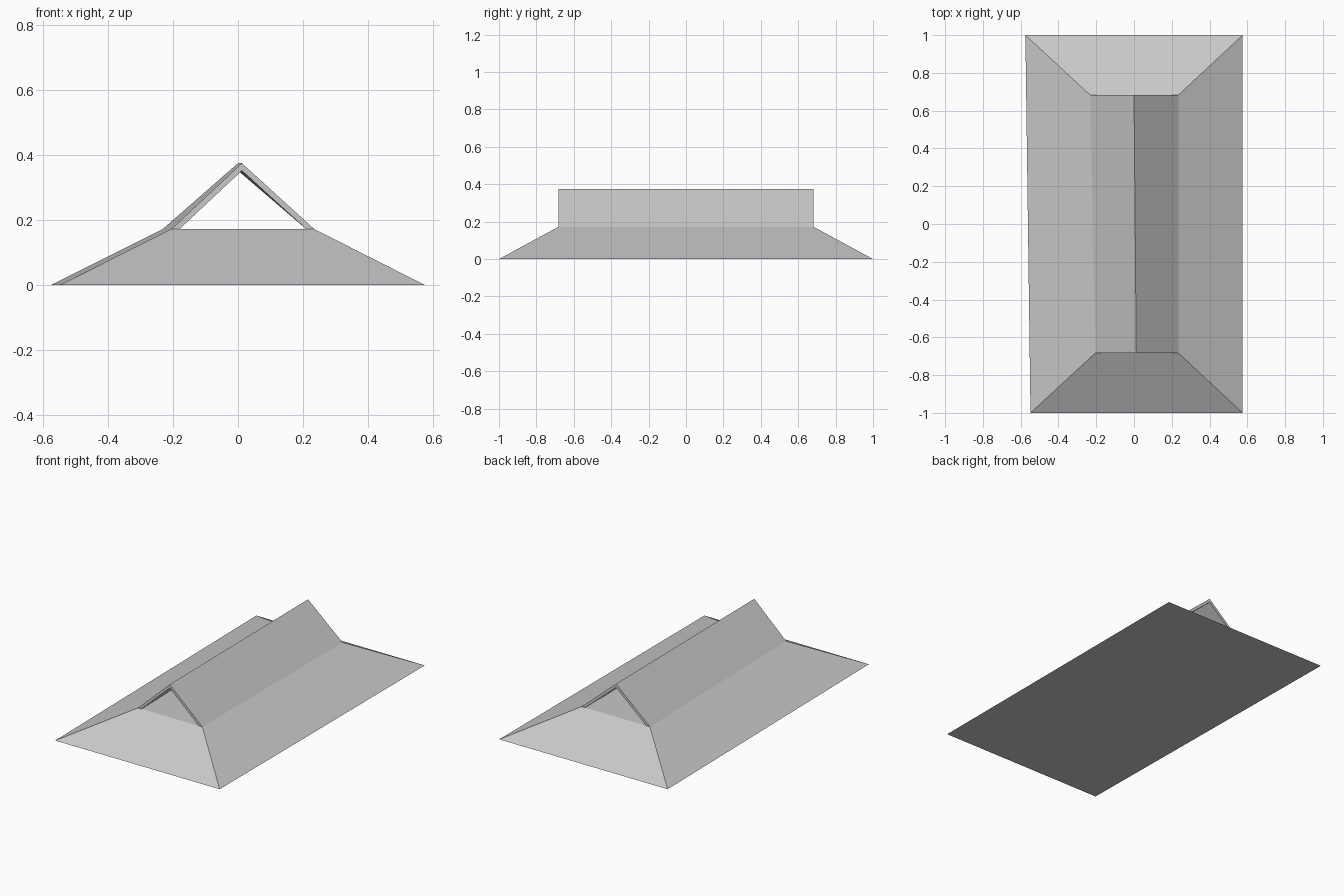
import bpy
import bmesh

cube = bpy.data.objects.get("Cube")
if cube:
    bpy.data.objects.remove(cube, do_unlink=True)

grey = bpy.data.materials.new("plain grey")
grey.use_nodes = True
colour = (0.58, 0.58, 0.58, 1)
grey.diffuse_color = colour
grey.node_tree.nodes["Principled BSDF"].inputs["Base Color"].default_value = colour

EAVE_Z = 0.172   # height where the lower slopes meet the upper roof
END_Y = 0.683    # gable ends of the upper roof
RIGHT_X = 0.235
WALL = 0.025     # horizontal thickness of the upper roof sheets
SKEW = 0.027     # the front left edge is pulled in by this much


def loft(name, ring_a, ring_b, open_sides=()):
    """Join two matching rings of points into a capped solid."""
    bm = bmesh.new()
    a = [bm.verts.new(p) for p in ring_a]
    b = [bm.verts.new(p) for p in ring_b]
    n = len(a)
    for i in range(n):
        if i not in open_sides:
            j = (i + 1) % n
            bm.faces.new((a[i], a[j], b[j], b[i]))
    bm.faces.new(a[::-1])
    bm.faces.new(b)
    bmesh.ops.recalc_face_normals(bm, faces=bm.faces)
    mesh = bpy.data.meshes.new(name)
    bm.to_mesh(mesh)
    bm.free()
    mesh.materials.append(grey)
    obj = bpy.data.objects.new(name, mesh)
    bpy.context.collection.objects.link(obj)
    return obj


def plan(left, right, y, z):
    """Four-cornered outline with its front left corner pulled in."""
    return [(left + SKEW, -y, z), (right, -y, z), (right, y, z), (left, y, z)]


def chevron(y, left, ridge):
    """Cross-section of the folded upper roof, outer line then inner line."""
    points = [(left, EAVE_Z), (ridge, 0.375), (RIGHT_X, EAVE_Z),
              (RIGHT_X - WALL, EAVE_Z), (ridge, 0.352), (left + WALL, EAVE_Z)]
    return [(x, y, z) for x, z in points]


# Lower hipped roof with a flat top
loft("lower_hip_roof",
     plan(-0.575, 0.575, 1.0, 0),
     plan(-0.232, RIGHT_X, END_Y, EAVE_Z))

# Upper gabled roof, open at both ends and resting on the flat top
loft("upper_gable_roof",
     chevron(-END_Y, -0.232 + SKEW, 0.012),
     chevron(END_Y, -0.232, 0.0),
     open_sides=(2, 5))
